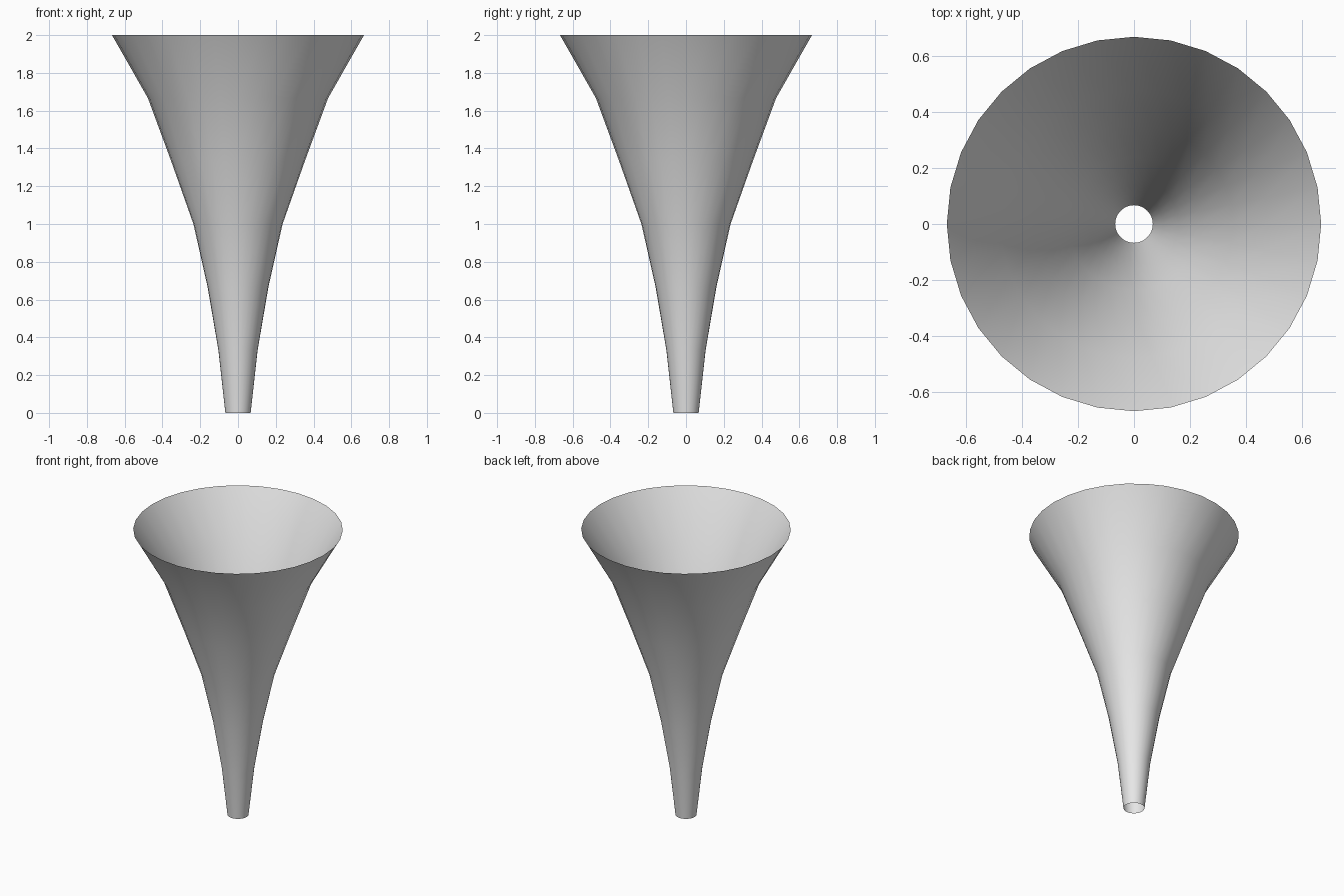
import bpy
import bmesh
import math

cube = bpy.data.objects.get("Cube")
if cube:
    bpy.data.objects.remove(cube, do_unlink=True)

SEGMENTS = 32
HEIGHT = 2.0
# Radii of evenly spaced rings, from the narrow spout to the wide mouth
RADII = [0.067, 0.104, 0.161, 0.236, 0.354, 0.477, 0.667]

# Plain grey material
grey = bpy.data.materials.new("light_grey")
grey.use_nodes = True
colour = (0.8, 0.8, 0.8, 1.0)
grey.diffuse_color = colour
grey.node_tree.nodes["Principled BSDF"].inputs["Base Color"].default_value = colour

# Flared open funnel: a thin shell, open at both ends
bm = bmesh.new()
rings = []
for level, radius in enumerate(RADII):
    z = HEIGHT * level / (len(RADII) - 1)
    angles = [math.tau * i / SEGMENTS for i in range(SEGMENTS)]
    rings.append([bm.verts.new((radius * math.cos(a), radius * math.sin(a), z))
                  for a in angles])

# Join neighbouring rings with outward-facing quads
for lower, upper in zip(rings, rings[1:]):
    for i in range(SEGMENTS):
        j = (i + 1) % SEGMENTS
        face = bm.faces.new((lower[i], lower[j], upper[j], upper[i]))
        face.smooth = True

mesh = bpy.data.meshes.new("funnel")
bm.to_mesh(mesh)
bm.free()
mesh.materials.append(grey)
funnel = bpy.data.objects.new("funnel", mesh)
bpy.context.collection.objects.link(funnel)
